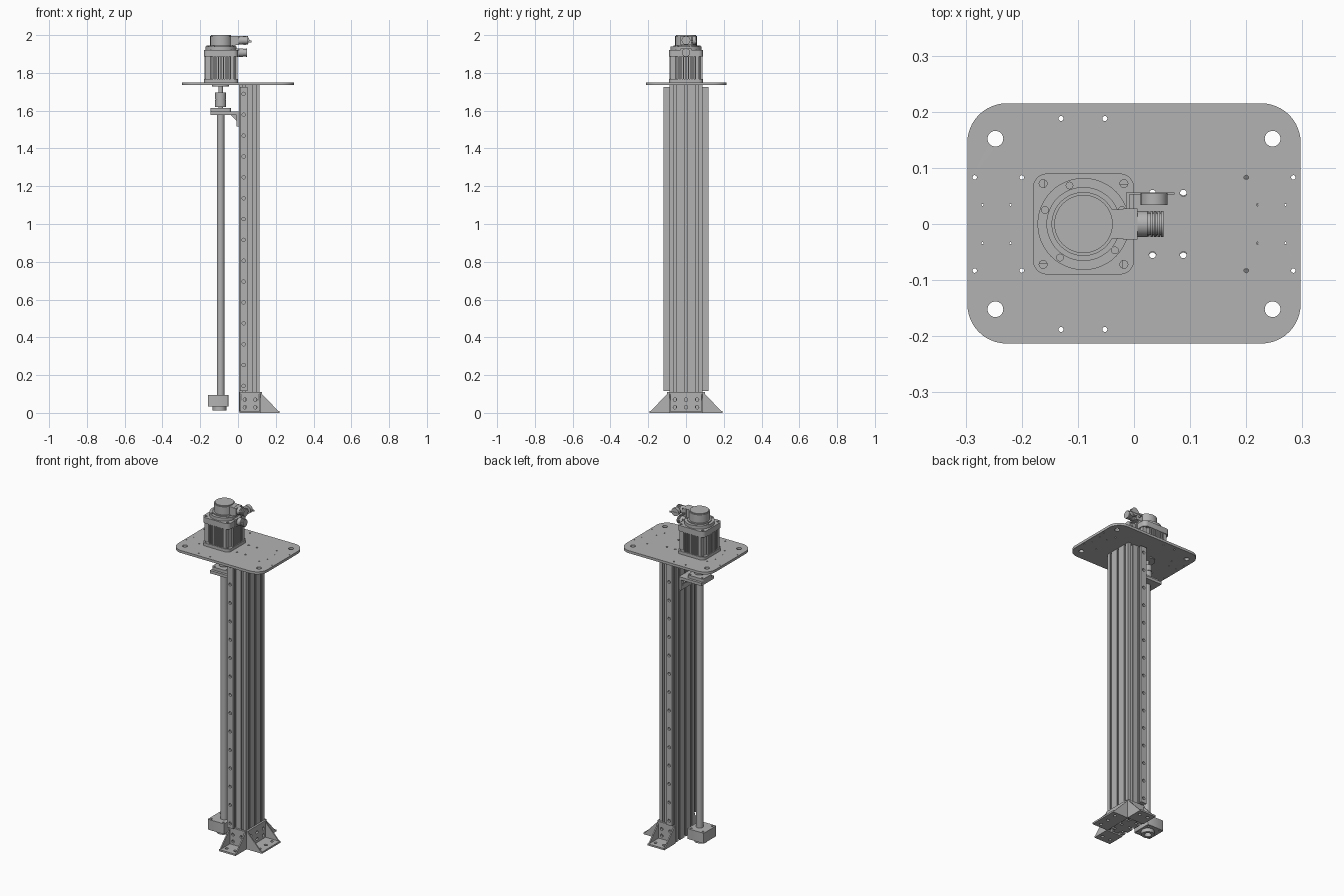
import bpy, bmesh, math
from mathutils import Matrix, Vector

if "Cube" in bpy.data.objects:
    bpy.data.objects.remove(bpy.data.objects["Cube"], do_unlink=True)

grey = bpy.data.materials.new("machine grey")
grey.use_nodes = True
grey.diffuse_color = (0.45, 0.45, 0.45, 1)
grey.node_tree.nodes["Principled BSDF"].inputs["Base Color"].default_value = (0.45, 0.45, 0.45, 1)
parts = []


def frame(x, y, z, origin=(0, 0, 0)):
    """Matrix whose local axes point along the given directions."""
    m = Matrix((x, y, z)).transposed().to_4x4()
    m.translation = Vector(origin)
    return m


X, Y, Z = Vector((1, 0, 0)), Vector((0, 1, 0)), Vector((0, 0, 1))


def finish(name, mesh, matrix):
    bm = bmesh.new()
    bm.from_mesh(mesh)
    bm.transform(matrix)
    bmesh.ops.remove_doubles(bm, verts=bm.verts, dist=1e-5)
    bmesh.ops.recalc_face_normals(bm, faces=bm.faces)
    bm.to_mesh(mesh)
    bm.free()
    mesh.materials.clear()
    mesh.materials.append(grey)
    obj = bpy.data.objects.new(name, mesh)
    bpy.context.collection.objects.link(obj)
    parts.append(obj)
    return obj


def circle(cx, cy, r, n=20):
    return [(cx + r * math.cos(2 * math.pi * i / n), cy + r * math.sin(2 * math.pi * i / n)) for i in range(n)]


def rect(x0, x1, y0, y1, r=0.0, n=8):
    """Rectangle with optional rounded corners (n=1 gives chamfers)."""
    if r == 0:
        return [(x0, y0), (x1, y0), (x1, y1), (x0, y1)]
    pts = []
    corners = ((x1 - r, y1 - r), (x0 + r, y1 - r), (x0 + r, y0 + r), (x1 - r, y0 + r))
    for k, (cx, cy) in enumerate(corners):
        for i in range(n + 1):
            a = math.pi / 2 * (k + i / n)
            pts.append((cx + r * math.cos(a), cy + r * math.sin(a)))
    return pts


def plate(name, outline, depth, matrix=Matrix(), holes=()):
    """Extrude an outline with holes from local z = 0 to depth."""
    cu = bpy.data.curves.new(name, "CURVE")
    cu.dimensions, cu.fill_mode, cu.extrude = "2D", "BOTH", depth / 2
    for pts in (outline, *holes):
        sp = cu.splines.new("POLY")
        sp.points.add(len(pts) - 1)
        for p, (x, y) in zip(sp.points, pts):
            p.co = (x, y, 0, 1)
        sp.use_cyclic_u = True
    tmp = bpy.data.objects.new(name, cu)
    bpy.context.collection.objects.link(tmp)
    deps = bpy.context.evaluated_depsgraph_get()
    mesh = bpy.data.meshes.new_from_object(tmp.evaluated_get(deps))
    bpy.data.objects.remove(tmp, do_unlink=True)
    bpy.data.curves.remove(cu)
    return finish(name, mesh, matrix @ Matrix.Translation((0, 0, depth / 2)))


def at_z(z, x=0.0):
    return Matrix.Translation((x, 0, z))


def box(name, x0, x1, y0, y1, z0, z1):
    return plate(name, rect(x0, x1, y0, y1), z1 - z0, at_z(z0))


def cyl(name, r, length, matrix, n=32):
    return plate(name, circle(0, 0, r, n), length, matrix)


# Top mounting plate
holes = []
for s in (1, -1):
    holes += [circle(x, s * 0.152, 0.014, 28) for x in (-0.247, 0.247)]
    holes += [circle(x, s * 0.188, 0.0045) for x in (-0.13, -0.052)]
    holes += [circle(x, s * 0.083, 0.004) for x in (-0.284, -0.2, 0.2, 0.284)]
    holes += [circle(x, s * 0.034, 0.002, 10) for x in (-0.27, -0.22, 0.22, 0.27)]
    holes += [circle(x, s * 0.055, 0.006) for x in (0.033, 0.088)]
plate("mounting_plate", rect(-0.297, 0.297, -0.213, 0.215, 0.07, 12), 0.015, at_z(1.735), holes)

# Slotted extrusion column, two cells by three
CX, HX, HY = 0.06, 0.055, 0.088
SLOT = ((-0.007, 0), (-0.007, 0.006), (-0.015, 0.006), (-0.015, 0.011), (-0.007, 0.019),
        (0.007, 0.019), (0.015, 0.011), (0.015, 0.006), (0.007, 0.006), (0.007, 0))
outline = []
for start, along, count, length in ((Vector((CX - HX, -HY)), Vector((1, 0)), 2, 2 * HX),
                                    (Vector((CX + HX, -HY)), Vector((0, 1)), 3, 2 * HY),
                                    (Vector((CX + HX, HY)), Vector((-1, 0)), 2, 2 * HX),
                                    (Vector((CX - HX, HY)), Vector((0, -1)), 3, 2 * HY)):
    inward = Vector((-along.y, along.x))
    outline.append(tuple(start))
    for i in range(count):
        mid = start + along * (length * (i + 0.5) / count)
        outline += [tuple(mid + along * u + inward * v) for u, v in SLOT]
cores = [circle(x, y, 0.007) for x in (0.033, 0.088) for y in (-0.058, 0, 0.058)]
plate("column", outline, 1.727, at_z(0.008), cores)

# Linear guide rails on both sides of the column
bolt_holes = [circle(0.03, 0.143 + 0.1104 * i, 0.009, 16) for i in range(15)]
for side, s in (("right", -1), ("left", 1)):
    out = Vector((0, s, 0))
    plate(side + "_rail_base", rect(0.012, 0.048, 0.115, 1.725), 0.008, frame(X, Z, out, out * HY))
    plate(side + "_rail_waist", rect(0.015, 0.045, 0.115, 1.725), 0.01, frame(X, Z, out, out * (HY + 0.008)))
    plate(side + "_rail_head", rect(0.01, 0.05, 0.115, 1.725), 0.012,
          frame(X, Z, out, out * (HY + 0.018)), bolt_holes)


# Foot brackets: drilled wall and sole joined by triangular ribs
def bracket(name, half, columns, along, out, origin):
    us = [half * (2 * i + 1 - columns) / columns for i in range(columns)]
    wall = [circle(u, z, 0.009, 16) for u in us for z in (0.03, 0.07)]
    sole = [circle(u, 0.07, 0.009, 16) for u in us]
    plate(name + "_wall", rect(-half, half, 0, 0.11), 0.012, frame(along, Z, out, origin), wall)
    plate(name + "_sole", rect(-half, half, 0, 0.106), 0.01, frame(along, out, Z, origin), sole)
    for k, u in enumerate((-half, half - 0.007)):
        plate(f"{name}_rib_{k + 1}", [(0.01, 0.008), (0.1, 0.008), (0.012, 0.1)], 0.007,
              frame(out, Z, along, Vector(origin) + along * u))


bracket("side_foot", HY, 3, Y, X, (CX + HX, 0, 0))
bracket("front_foot", HX, 2, X, -Y, (CX + 0.004, -HY, 0))
bracket("back_foot", HX, 2, X, Y, (CX + 0.004, HY, 0))

# Drive screw, coupling and bearings
MX = -0.092
cyl("drive_screw", 0.02, 1.55, at_z(0.06, MX))
cyl("drive_shaft", 0.012, 0.15, at_z(1.6, MX))
cyl("coupling_lower", 0.029, 0.036, at_z(1.62, MX))
cyl("coupling_middle", 0.025, 0.004, at_z(1.656, MX))
cyl("coupling_upper", 0.029, 0.036, at_z(1.66, MX))
cyl("motor_pilot", 0.045, 0.006, at_z(1.729, MX))
plate("lower_bearing_block", rect(-0.16, -0.05, -0.06, 0.06, 0.006, 2), 0.062, at_z(0.034),
      [circle(MX + a, b, 0.006, 12) for a in (-0.052, 0.026) for b in (-0.045, 0.045)])
plate("lower_bearing_collar", circle(MX - 0.006, 0, 0.036, 32), 0.024, at_z(0.012), [circle(MX - 0.006, 0, 0.02, 24)])
plate("upper_bearing_flange", rect(-0.145, -0.038, -0.045, 0.045, 0.012, 4), 0.018, at_z(1.595),
      [circle(MX + a, b, 0.005, 12) for a in (-0.04, 0.04) for b in (-0.033, 0.033)])
box("bearing_shelf", -0.145, 0.005, -0.06, 0.06, 1.578, 1.595)
plate("bearing_shelf_wall", rect(-0.06, 0.06, 1.515, 1.595), 0.013, frame(Y, Z, X, (-0.008, 0, 0)),
      [circle(a, 1.545, 0.006, 12) for a in (-0.04, 0, 0.04)])
for s in (-1, 1):
    plate("shelf_gusset", [(-0.04, 1.58), (-0.006, 1.58), (-0.006, 1.545)], 0.008,
          frame(X, Z, -Y, (0, s * 0.03 + 0.004, 0)))

# Motor housing
MC = -0.09


def square(h, r, n=6):
    return rect(MC - h, MC + h, -h, h, r, n)


corner_holes = [circle(MC + a * 0.072, b * 0.072, 0.007, 16) for a in (-1, 1) for b in (-1, 1)]
plate("motor_flange", square(0.09, 0.025), 0.018, at_z(1.75), corner_holes)
plate("motor_body", square(0.078, 0.03, 1), 0.13, at_z(1.766))
for k in range(4):
    turn = Matrix.Translation((MC, 0, 1.768)) @ Matrix.Rotation(k * math.pi / 2, 4, "Z")
    for i in range(7):
        y = (i - 3) * 0.013
        plate("cooling_fin", rect(0.07, 0.088, y - 0.0035, y + 0.0035), 0.118, turn)
    # Corner pillars
    plate("corner_pillar", rect(0.05, 0.085, 0.05, 0.07), 0.118, turn)
plate("motor_top_flange", square(0.09, 0.025), 0.035, at_z(1.886), corner_holes)
cyl("motor_end_cap", 0.082, 0.02, at_z(1.92, MC), 48)
plate("encoder_ring", circle(MC, 0, 0.066, 48), 0.008, at_z(1.938))
for a in (20, 110, 160, 235, 320):
    t = math.radians(a)
    cyl("cap_screw", 0.007, 0.006, Matrix.Translation((MC + 0.073 * math.cos(t), 0.073 * math.sin(t), 1.939)), 12)

# Encoder cover with a neck toward the connectors
neck = math.asin(0.026 / 0.057)
arc = [neck + (2 * math.pi - 2 * neck) * i / 40 for i in range(41)]
cover = [(MC + 0.057 * math.cos(a), 0.057 * math.sin(a)) for a in arc] + [(-0.012, -0.026), (-0.012, 0.026)]
plate("encoder_cover", cover, 0.052, at_z(1.943))
plate("encoder_cap", circle(MC, 0, 0.052, 40), 0.006, at_z(1.994))

# Cable connectors pointing sideways, with threaded ridges
for name, z, r, end in (("encoder", 1.972, 0.023, 0.053), ("power", 1.907, 0.022, 0.048)):
    box(name + "_connector_base", -0.02, 0.006, -0.028, 0.028, z - 0.024, z + 0.022)
    cyl(name + "_connector_core", r * 0.85, end, frame(Y, Z, X, (0, 0, z)), 24)
    cyl(name + "_connector_collar", r, 0.018, frame(Y, Z, X, (0.006, 0, z)), 24)
    for i in range(4):
        cyl(name + "_connector_thread", r, 0.004, frame(Y, Z, X, (end - 0.024 + i * 0.0065, 0, z)), 24)

# Loose dust cap held by a strap
cyl("dust_cap", 0.024, 0.02, frame(X, Z, -Y, (0.036, 0.054, 1.972)), 28)
box("dust_cap_strap", -0.012, 0.072, 0.053, 0.056, 1.962, 1.972)
box("dust_cap_strap_end", -0.014, -0.008, 0.02, 0.056, 1.962, 1.972)

# Smooth the round parts and keep hard edges
bpy.ops.object.select_all(action="DESELECT")
for obj in parts:
    obj.select_set(True)
bpy.context.view_layer.objects.active = parts[0]
bpy.ops.object.shade_smooth_by_angle(angle=math.radians(30))
